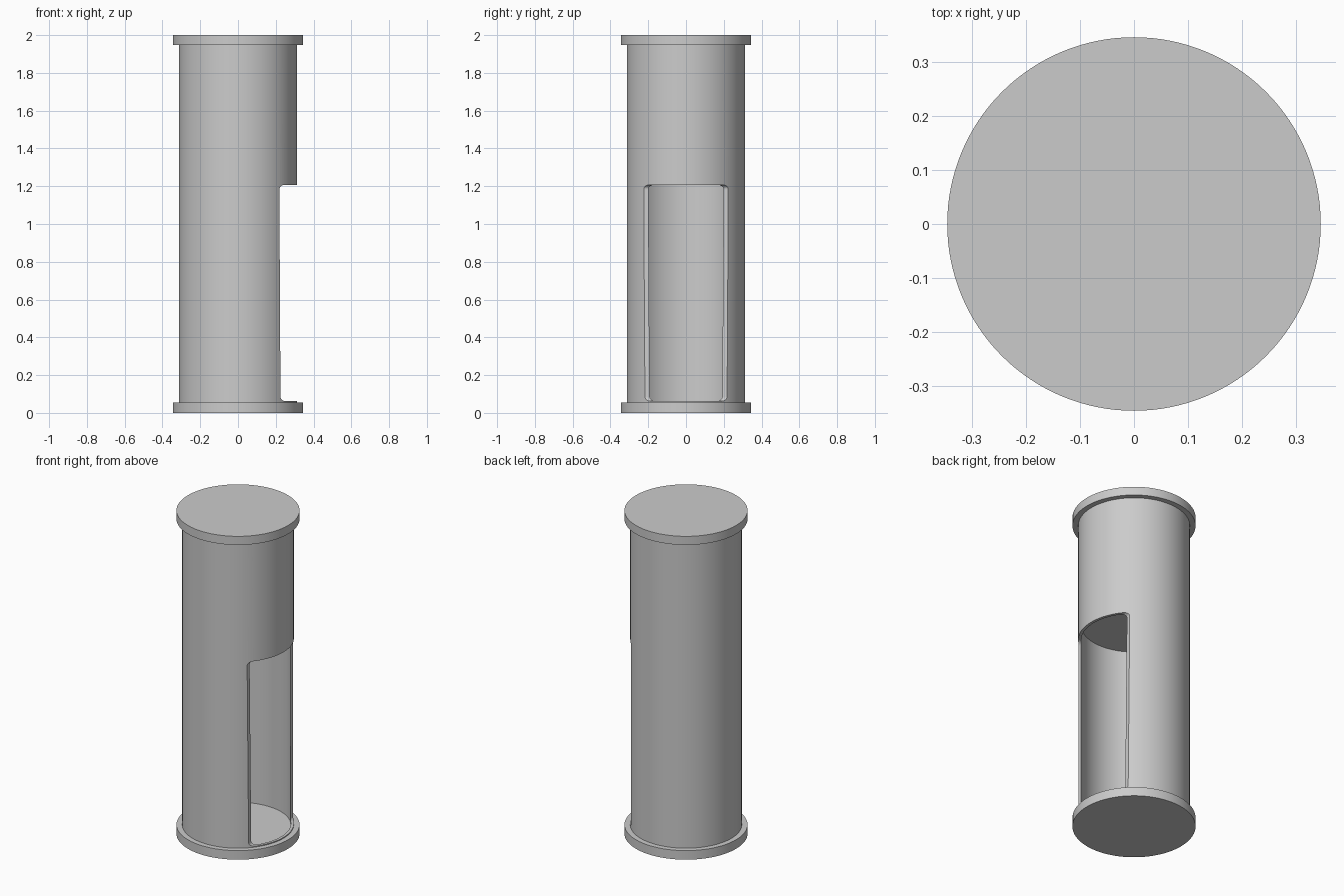
import bpy, bmesh, math

if "Cube" in bpy.data.objects:
    bpy.data.objects.remove(bpy.data.objects["Cube"])

SEG = 128


def finish(name, bm):
    bmesh.ops.recalc_face_normals(bm, faces=bm.faces)
    mesh = bpy.data.meshes.new(name)
    bm.to_mesh(mesh)
    bm.free()
    ob = bpy.data.objects.new(name, mesh)
    bpy.context.collection.objects.link(ob)
    return ob


def smooth(ob):
    bpy.ops.object.select_all(action='DESELECT')
    ob.select_set(True)
    bpy.context.view_layer.objects.active = ob
    bpy.ops.object.shade_smooth_by_angle(angle=math.radians(30))


def lathe(name, profile):
    """Closed (radius, z) ring profile swept round the z axis."""
    bm = bmesh.new()
    rings = []
    for i in range(SEG):
        a = 2 * math.pi * i / SEG
        rings.append([bm.verts.new((r * math.cos(a), r * math.sin(a), z)) for r, z in profile])
    n = len(profile)
    for i in range(SEG):
        p, q = rings[i], rings[(i + 1) % SEG]
        for j in range(n):
            k = (j + 1) % n
            bm.faces.new((p[j], q[j], q[k], p[k]))
    return finish(name, bm)


def disc(name, radius, z0, z1):
    bm = bmesh.new()
    bmesh.ops.create_cone(bm, cap_ends=True, segments=SEG, radius1=radius,
                          radius2=radius, depth=z1 - z0)
    bmesh.ops.translate(bm, verts=bm.verts, vec=(0, 0, (z0 + z1) / 2))
    ob = finish(name, bm)
    smooth(ob)
    return ob


# Hollow tube
tube = lathe("tube_body", [(0.313, 0.05), (0.313, 1.95), (0.296, 1.95), (0.296, 0.05)])

# Doorway cutter: rounded notch profile in xz, extruded along y
R, Z0, Z1 = 0.025, 0.062, 1.207
profile = [(0.6, Z0)]
for cx, cz, start in ((0.225 + R, Z0 + R, 270), (0.219 + R, Z1 - R, 180)):
    for i in range(9):
        a = math.radians(start - 90 * i / 8)
        profile.append((cx + R * math.cos(a), cz + R * math.sin(a)))
profile.append((0.6, Z1))
bm = bmesh.new()
face = bm.faces.new([bm.verts.new((x, -0.5, z)) for x, z in profile])
ext = bmesh.ops.extrude_face_region(bm, geom=[face])
bmesh.ops.translate(bm, vec=(0, 1, 0),
                    verts=[v for v in ext["geom"] if isinstance(v, bmesh.types.BMVert)])
cutter = finish("doorway_cutter", bm)
cutter.hide_render = True

# Cut the doorway into the tube, then drop the cutter
mod = tube.modifiers.new("doorway", 'BOOLEAN')
mod.operation = 'DIFFERENCE'
mod.solver = 'EXACT'
mod.object = cutter
smooth(tube)
bpy.ops.object.modifier_apply(modifier=mod.name)
bpy.data.objects.remove(cutter)
smooth(tube)

# End caps and the inner ceiling above the doorway
disc("base_cap", 0.345, 0.0, 0.056)
disc("top_cap", 0.345, 1.947, 2.0)
disc("inner_ceiling", 0.298, 1.30, 1.33)
